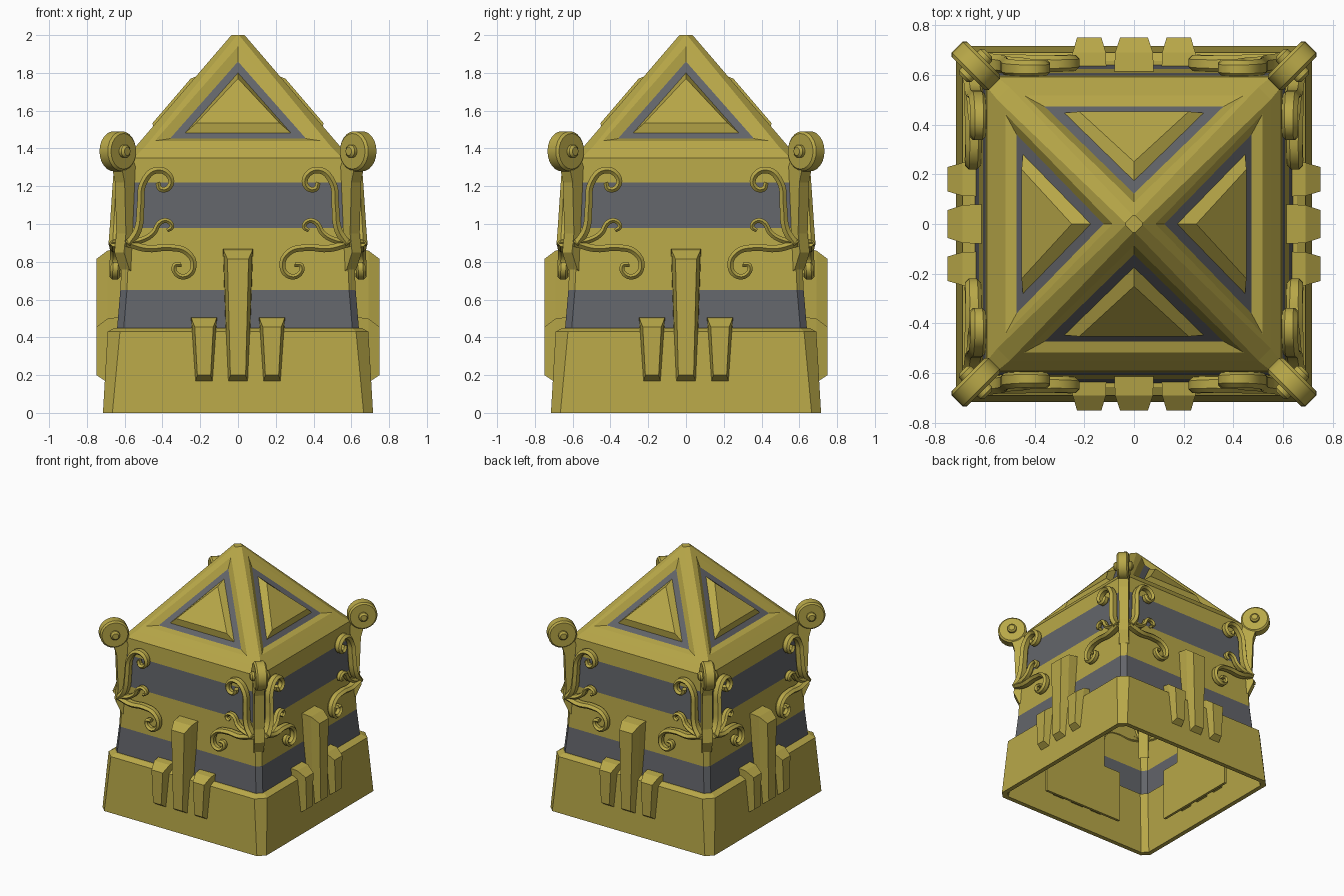
import bpy, bmesh, math
from mathutils import Matrix, Vector

old = bpy.data.objects.get("Cube")
if old:
    bpy.data.objects.remove(old)


def material(name, rgb):
    m = bpy.data.materials.new(name)
    m.use_nodes = True
    m.diffuse_color = (*rgb, 1)
    m.node_tree.nodes["Principled BSDF"].inputs["Base Color"].default_value = (*rgb, 1)
    return m


GOLD = material("old gold", (0.48, 0.39, 0.065))
GREY = material("slate grey", (0.125, 0.13, 0.145))


def spin(bm, start=0.0):
    """Repeat the geometry on all four sides."""
    bmesh.ops.rotate(bm, verts=bm.verts, matrix=Matrix.Rotation(start, 3, 'Z'))
    source = bm.verts[:] + bm.edges[:] + bm.faces[:]
    for i in range(1, 4):
        new = bmesh.ops.duplicate(bm, geom=source)["geom"]
        bmesh.ops.rotate(bm, verts=[v for v in new if isinstance(v, bmesh.types.BMVert)],
                         matrix=Matrix.Rotation(i * math.pi / 2, 3, 'Z'))


def finish(bm, name, smooth=False):
    bmesh.ops.remove_doubles(bm, verts=bm.verts, dist=0.0005)
    bmesh.ops.recalc_face_normals(bm, faces=bm.faces)
    me = bpy.data.meshes.new(name)
    bm.to_mesh(me)
    bm.free()
    me.materials.append(GOLD)
    me.materials.append(GREY)
    ob = bpy.data.objects.new(name, me)
    bpy.context.scene.collection.objects.link(ob)
    if smooth:
        bpy.ops.object.select_all(action='DESELECT')
        ob.select_set(True)
        bpy.context.view_layer.objects.active = ob
        bpy.ops.object.shade_smooth_by_angle(angle=math.radians(40))
    return ob


def loft(bm, rings, grey=()):
    """Join matching loops of points; listed spans are grey."""
    loops = [[bm.verts.new(p) for p in r] for r in rings]
    for k, (a, b) in enumerate(zip(loops, loops[1:])):
        for i in range(len(a)):
            j = (i + 1) % len(a)
            f = bm.faces.new((a[i], a[j], b[j], b[i]))
            f.material_index = 1 if k in grey else 0
    return loops


def octagon(h, c, z):
    """Square ring of half width h with corners cut by c."""
    e = h - c
    return [(e, -h, z), (h, -e, z), (h, e, z), (e, h, z),
            (-e, h, z), (-h, e, z), (-h, -e, z), (-e, -h, z)]


def prism(bm, outline, half):
    """Extrude an x-z outline along y."""
    a, b = loft(bm, [[(x, s * half, z) for x, z in outline] for s in (-1, 1)])
    bm.faces.new(a)
    bm.faces.new(b)


# Hollow plinth
bm = bmesh.new()
loft(bm, [octagon(*r) for r in ((0.715, 0.05, 0), (0.69, 0.065, 0.43), (0.655, 0.05, 0.45),
                                (0.62, 0.04, 0.45), (0.68, 0.04, 0), (0.715, 0.05, 0))])
finish(bm, "plinth")

# Banded walls
EAVE, EAVE_Z = 0.55, 1.40
bm = bmesh.new()
loft(bm, [octagon(*r) for r in ((0.64, 0.035, 0.45), (0.623, 0.035, 0.65), (0.608, 0.035, 0.98),
                                (0.598, 0.035, 1.22), (0.592, 0.04, 1.35), (EAVE, 0.05, EAVE_Z))],
     grey=(0, 2))
finish(bm, "walls")


# Pyramid roof with sunken triangular panels
def slope(x, z, out=0.0):
    return (x, -(0.035 + (2 - z) * (EAVE - 0.035) / (2 - EAVE_Z) + out), z)


def triangle(half, low, high, out):
    return [slope(-half, low, out), slope(half, low, out), slope(0, high, out)]


bm = bmesh.new()
a, b, tr, tl = [bm.verts.new(slope(x, z)) for x, z in
                ((-0.50, EAVE_Z), (0.50, EAVE_Z), (0.005, 2), (-0.005, 2))]
b2 = bm.verts.new((EAVE, -0.50, EAVE_Z))
t2 = bm.verts.new((0.035, -0.005, 2))
loops = loft(bm, [triangle(0.44, 1.44, 1.94, 0), triangle(0.36, 1.452, 1.86, -0.033),
                  triangle(0.28, 1.482, 1.80, -0.033), triangle(0.22, 1.535, 1.77, 0.018)], grey=(1,))
bm.faces.new(loops[-1])
pa, pb, pt = loops[0]
for f in ((a, b, pb, pa), (b, tr, pt, pb), (tr, tl, pt), (tl, a, pa, pt), (b, b2, t2, tr)):
    bm.faces.new(f)
spin(bm)
bmesh.ops.remove_doubles(bm, verts=bm.verts, dist=0.0005)
bmesh.ops.contextual_create(bm, geom=[e for e in bm.edges if e.is_boundary
                                      and all(v.co.z > 1.99 for v in e.verts)])
finish(bm, "roof")


# Buttress teeth: one tall, two short on each side
def tooth(bm, cx, top, wide):
    def face(y, low, high, w):
        return [(cx - w * 0.72, y, low), (cx + w * 0.72, y, low), (cx + w, y, high), (cx - w, y, high)]
    loops = loft(bm, [face(-0.60, 0.16, top, wide), face(-0.69, 0.16, top - 0.01, wide * 0.95),
                      face(-0.75, 0.20, top - 0.055, wide * 0.7)])
    bm.faces.new(loops[-1])
    bm.faces.new(loops[0])


bm = bmesh.new()
tooth(bm, 0, 0.87, 0.08)
for s in (-1, 1):
    tooth(bm, s * 0.18, 0.51, 0.07)
spin(bm)
finish(bm, "buttress_teeth")

# Stepped plates inside the hollow
bm = bmesh.new()
outline = [(-0.35, 0.12), (0.35, 0.12), (0.35, 0.53), (0.2, 0.53), (0.2, 0.8), (-0.2, 0.8),
           (-0.2, 0.53), (-0.35, 0.53)]
prism(bm, outline, 0.01)
bmesh.ops.translate(bm, verts=bm.verts, vec=(0, -0.59, 0))
spin(bm)
finish(bm, "inner_plates")

# Corner brackets
bm = bmesh.new()
prism(bm, [(0.79, 0.72), (0.85, 0.76), (0.89, 0.85), (0.875, 0.95), (0.885, 1.22),
           (0.91, 1.31), (0.86, 1.38), (0.82, 1.34), (0.78, 1.25)], 0.036)
spin(bm, math.pi / 4)
finish(bm, "corner_brackets")


# Round bracket heads and their pins
def disc(bm, radius, half, bevel):
    ring = [(math.cos(t * math.tau / 24), math.sin(t * math.tau / 24)) for t in range(24)]
    loops = loft(bm, [[(0.9 + r * c, y, 1.385 + r * s) for c, s in ring] for r, y in
                      ((radius - bevel, -half), (radius, bevel - half),
                       (radius, half - bevel), (radius - bevel, half))])
    bm.faces.new(loops[0])
    bm.faces.new(loops[-1])


bm = bmesh.new()
disc(bm, 0.106, 0.043, 0.012)
disc(bm, 0.034, 0.072, 0.012)
spin(bm, math.pi / 4)
finish(bm, "bracket_heads", True)


# Scrolls, as tapering curves lying on the walls
def scroll(name, path, thick):
    cu = bpy.data.curves.new(name, 'CURVE')
    cu.dimensions = '3D'
    cu.bevel_depth = thick
    cu.bevel_resolution = 1
    cu.resolution_u = 5
    cu.use_fill_caps = True
    sp = cu.splines.new('BEZIER')
    sp.bezier_points.add(len(path) - 1)
    for i, (p, (x, z)) in enumerate(zip(sp.bezier_points, path)):
        p.co = (x, 0, z)
        p.handle_left_type = p.handle_right_type = 'AUTO'
        p.radius = 1.1 - 0.45 * i / (len(path) - 1)
    temp = bpy.data.objects.new(name, cu)
    bpy.context.scene.collection.objects.link(temp)
    bpy.context.view_layer.update()
    me = bpy.data.meshes.new_from_object(temp.evaluated_get(bpy.context.evaluated_depsgraph_get()))
    bpy.data.objects.remove(temp)
    bm = bmesh.new()
    bm.from_mesh(me)
    bpy.data.meshes.remove(me)
    # deepen into a ribbon and lean with the wall
    for v in bm.verts:
        v.co.y = v.co.y * 1.7 - 0.665 + 0.05 * (v.co.z - 0.45)
    twin = bmesh.ops.duplicate(bm, geom=bm.verts[:] + bm.edges[:] + bm.faces[:])["geom"]
    for v in twin:
        if isinstance(v, bmesh.types.BMVert):
            v.co.x *= -1
    spin(bm)
    for f in bm.faces:
        f.material_index = 0
    finish(bm, name, True)


scroll("upper_scrolls", [(0.58, 0.89), (0.53, 0.97), (0.515, 1.10), (0.50, 1.22), (0.43, 1.285),
                         (0.36, 1.25), (0.365, 1.195), (0.41, 1.185), (0.425, 1.22)], 0.023)
scroll("middle_scrolls", [(0.59, 0.90), (0.51, 0.915), (0.45, 0.95), (0.41, 1.01), (0.37, 1.015),
                          (0.35, 0.985), (0.375, 0.965)], 0.018)
scroll("lower_scrolls", [(0.59, 0.90), (0.48, 0.87), (0.36, 0.875), (0.27, 0.85), (0.235, 0.78),
                         (0.27, 0.725), (0.325, 0.735), (0.335, 0.78), (0.30, 0.785)], 0.021)
